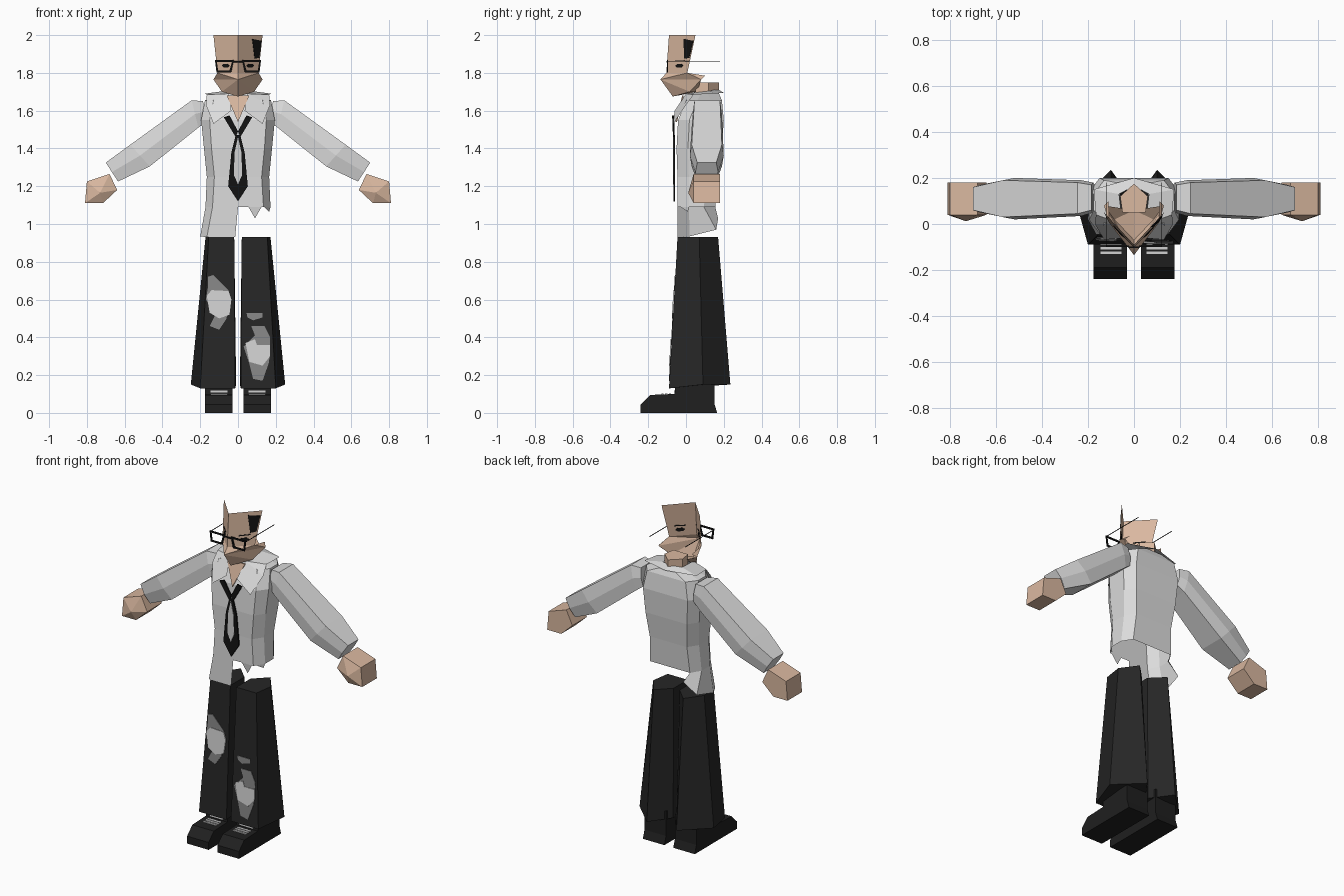
import bpy
import bmesh
from mathutils import Vector

cube = bpy.data.objects.get("Cube")
if cube:
    bpy.data.objects.remove(cube, do_unlink=True)


def material(name, color):
    mat = bpy.data.materials.new(name)
    mat.use_nodes = True
    mat.diffuse_color = (*color, 1)
    mat.node_tree.nodes["Principled BSDF"].inputs["Base Color"].default_value = (*color, 1)
    return mat


SKIN = material("skin", (.70, .48, .35))
SHIRT = material("shirt_white", (.72, .72, .72))
CLOTH = material("trouser_black", (.019, .019, .019))
SHOE = material("shoe_black", (.014, .014, .014))
INK = material("ink_black", (.006, .006, .006))
LIGHT = material("rip_light", (.65, .65, .65))
GREY = material("rip_grey", (.24, .24, .24))
SIDES = ((1, "left"), (-1, "right"))


def build(name, verts, faces, mat):
    mesh = bpy.data.meshes.new(name)
    mesh.from_pydata([tuple(v) for v in verts], [], faces)
    mesh.materials.append(mat)
    bm = bmesh.new()
    bm.from_mesh(mesh)
    bmesh.ops.recalc_face_normals(bm, faces=bm.faces)
    bm.to_mesh(mesh)
    bm.free()
    obj = bpy.data.objects.new(name, mesh)
    bpy.context.collection.objects.link(obj)
    return obj


def loft(name, rings, mat, caps=True):
    n = len(rings[0])
    faces = [(r * n + i, r * n + (i + 1) % n, (r + 1) * n + (i + 1) % n, (r + 1) * n + i)
             for r in range(len(rings) - 1) for i in range(n)]
    if caps:
        last = (len(rings) - 1) * n
        faces += [tuple(range(n)), tuple(range(last, last + n))]
    return build(name, [v for ring in rings for v in ring], faces, mat)


def prism(name, points, shift, mat):
    points = [Vector(p) for p in points]
    return loft(name, [points, [p + Vector(shift) for p in points]], mat)


def flip(points, s):
    return [(s * x, y, z) for x, y, z in points]


def box(name, low, high, mat):
    (a, b, c), (d, e, f) = low, high
    return prism(name, [(a, b, c), (d, b, c), (d, e, c), (a, e, c)], (0, 0, f - c), mat)


# Head: an open folded face with a pointed nose and jaw
for s, side in SIDES:
    face = [(0, -.09, 2), (.13, .05, 2), (0, -.1, 1.86), (.115, .02, 1.86),
            (0, -.104, 1.8), (.109, .007, 1.8), (0, -.135, 1.765), (.13, .08, 1.765),
            (.085, .02, 1.7), (0, -.07, 1.675), (0, .06, 1.7), (.11, .1, 1.785)]
    build(side + "_face", flip(face, s),
          [(0, 1, 3, 2), (2, 3, 5, 4), (4, 5, 6), (6, 5, 7), (6, 7, 8),
           (6, 8, 9), (9, 8, 10), (8, 7, 10), (5, 11, 7)], SKIN)


def on_face(s, t, z, off):
    k = (z - 1.86) / .14
    y = -.1 + .01 * k
    return (s * (t * (.115 + .015 * k) + .72 * off),
            y + t * (.02 + .03 * k - y) - .69 * off, z)


def face_patch(name, s, outline, mat, back):
    rings = [[on_face(s, t, z, off) for t, z in outline] for off in (back, .003)]
    loft(name, rings, mat)


# Painted eyes, brows and the hair patch
for s, side in SIDES:
    face_patch(side + "_eye", s, [(.4, 1.838), (.48, 1.828), (.66, 1.828), (.74, 1.838),
                                  (.66, 1.848), (.48, 1.848)], INK, -.003)
    face_patch(side + "_brow", s, [(.36, 1.86), (.76, 1.862), (.76, 1.867), (.36, 1.865)], INK, -.003)
face_patch("hair_patch", 1, [(.58, 1.98), (.97, 1.97), (.95, 1.88), (.75, 1.875)], INK, .0005)

# Glasses
for s, side in SIDES:
    outer = [(.022, 1.868), (.122, 1.868), (.114, 1.803), (.036, 1.803)]
    inner = [(.032, 1.858), (.112, 1.858), (.105, 1.813), (.045, 1.813)]
    rings = [[(s * x, y, z) for x, z in loop]
             for loop, y in ((outer, -.1), (outer, -.094), (inner, -.094), (inner, -.1), (outer, -.1))]
    loft(side + "_lens_frame", rings, INK, caps=False)
    box(side + "_earpiece", (s * .12 - .0015, -.095, 1.86), (s * .12 + .0015, .18, 1.863), INK)
box("glasses_bridge", (-.024, -.104, 1.856), (.024, -.098, 1.863), INK)

# Neck and the bare skin in the open collar
neck = [(-.05, .05), (.05, .05), (.06, .12), (0, .175), (-.06, .12)]
loft("neck", [[(x, y, z) for x, y in neck] for z in (1.58, 1.75)], SKIN)
prism("chest_skin", [(-.06, -.012, 1.68), (.06, -.012, 1.68), (0, -.048, 1.54)], (0, -.008, 0), SKIN)


# Shirt body
def torso_ring(z, fx, sx, front, back):
    half = [(fx, front, z), (sx, front + .06, z), (sx, back - .06, z), (fx, back, z)]
    return [(0, front, z)] + half + [(0, back, z)] + flip(half, -1)[::-1]


torso = [torso_ring(*row) for row in (
    (1.09, .135, .172, -.045, .155), (1.25, .125, .165, -.045, .17), (1.4, .14, .18, -.05, .19),
    (1.55, .15, .195, -.042, .2), (1.655, .13, .175, 0, .19), (1.69, .05, .065, .02, .175))]
loft("shirt_body", torso, SHIRT, caps=False)

# Torn shirt tail on the right, ragged corner on the left
hem = [torso[0][i] for i in (0, 9, 8, 7, 6)]
tail = [(-.015, -.045, .93), (-.165, -.045, .93), (-.2, .02, .935), (-.185, .16, .97), (-.1, .17, 1.03)]
build("shirt_tail", hem + tail, [(i, i + 1, i + 6, i + 5) for i in range(4)], SHIRT)
build("torn_corner", [(.05, -.045, 1.1), (.09, -.035, 1.03), (.13, -.045, 1.1),
                      (.172, .015, 1.09), (.165, .01, 1.065)], [(0, 1, 2), (2, 4, 3)], SHIRT)

# Collar
for s, side in SIDES:
    collar = [(.05, 0, 1.69), (.165, .04, 1.685), (.17, 0, 1.63), (.13, -.068, 1.53),
              (.035, -.06, 1.6), (.175, .15, 1.69), (0, .2, 1.695), (0, .165, 1.715), (.065, .13, 1.705)]
    build(side + "_collar", flip(collar, s), [(0, 1, 2), (0, 2, 3, 4), (0, 8, 5, 1), (8, 7, 6, 5)], SHIRT)

# Tie: two bands, a blade and its pale middle
for s, side in SIDES:
    prism(side + "_tie_band", flip([(.045, -.064, 1.575), (.075, -.064, 1.565),
                                    (.012, -.06, 1.46), (0, -.06, 1.49)], s), (0, -.009, 0), INK)


def flat_plate(name, outline, y, depth, mat):
    prism(name, [(x, y, z) for x, z in outline], (0, -depth, 0), mat)


flat_plate("tie_blade", [(-.012, 1.47), (.012, 1.47), (.035, 1.38), (.052, 1.2), (0, 1.12),
                         (-.052, 1.2), (-.035, 1.38)], -.058, .009, INK)
flat_plate("tie_middle", [(0, 1.46), (.018, 1.38), (.022, 1.26), (0, 1.21), (-.022, 1.26), (-.018, 1.38)],
           -.066, .004, LIGHT)

# Sleeves and fists
arm = [((.185, 1.65), (.17, 1.54), .05, .18), ((.245, 1.655), (.21, 1.51), .035, .19),
       ((.57, 1.42), (.467, 1.305), .02, .2), ((.7, 1.325), (.635, 1.225), .05, .17)]
fist = [(.64, 1.18), (.68, 1.265), (.8, 1.225), (.81, 1.11), (.715, 1.11)]
for s, side in SIDES:
    rings = []
    for (tx, tz), (bx, bz), front, back in arm:
        mx, mz = (tx + bx) / 2, (tz + bz) / 2
        rings.append(flip([(tx, front + .01, tz), (tx, back - .01, tz), (mx, back, mz),
                           (bx, back - .01, bz), (bx, front + .01, bz), (mx, front, mz)], s))
    loft(side + "_sleeve", rings, SHIRT)
    verts = [(x, y, z) for y in (.04, .18) for x, z in fist] + [(.73, .012, 1.165)]
    n = len(fist)
    faces = [(i, (i + 1) % n, (i + 1) % n + n, i + n) for i in range(n)]
    faces += [(i, (i + 1) % n, 2 * n) for i in range(n)] + [tuple(range(n, 2 * n))]
    build(side + "_fist", flip(verts, s), faces, SKIN)

# Flared trouser legs, shoes and laces
leg_top = [(.02, -.045, .93), (.155, -.045, .93), (.172, .07, .93), (.1, .17, .93), (.02, .09, .93)]
leg_low = [(.015, -.09, .13), (.2, -.09, .13), (.25, .09, .15), (.1, .235, .15), (.01, .11, .15)]
sole = [(-.24, 0), (-.24, .045), (-.19, .095), (-.06, .1), (-.055, .2), (.15, .2), (.15, .05), (.165, 0)]
for s, side in SIDES:
    loft(side + "_trouser_leg", [flip(leg_low, s), flip(leg_top, s)], CLOTH)
    prism(side + "_shoe", [(s * .03, y, z) for y, z in sole], (s * .145, 0, 0), SHOE)
    for i in range(3):
        y = -.085 - .02 * i
        x = s * .1
        box(f"{side}_lace_{i}", (x - .045, y - .006, .097), (x + .045, y + .006, .102), LIGHT)
    box(side + "_lace_knot", (s * .1 - .045, -.064, .108), (s * .1 + .045, -.058, .118), LIGHT)


# Ripped patches lying on the sloping trouser fronts
def rip(name, outline, mat, depth):
    points = [(x, -.045 - .045 * (.93 - z) / .8, z) for x, z in outline]
    prism(name, points, (0, -depth, 0), mat)


rip("right_rip_edge", [(-.16, .72), (-.13, .73), (-.08, .68), (-.05, .65), (-.06, .5), (-.1, .44),
                       (-.15, .46), (-.12, .52), (-.17, .6), (-.16, .66)], GREY, .003)
rip("right_rip_centre", [(-.165, .62), (-.14, .65), (-.05, .645), (-.035, .6), (-.045, .52),
                         (-.1, .5), (-.15, .53)], LIGHT, .006)
rip("left_rip_top", [(.045, .53), (.13, .53), (.13, .505), (.08, .49), (.05, .505)], GREY, .003)
rip("left_rip_edge", [(.07, .46), (.14, .46), (.17, .4), (.165, .27), (.13, .17), (.08, .18),
                      (.06, .26), (.03, .35), (.09, .41)], GREY, .003)
rip("left_rip_centre", [(.04, .37), (.09, .39), (.1, .36), (.17, .36), (.17, .3), (.13, .25),
                        (.06, .27)], LIGHT, .006)
